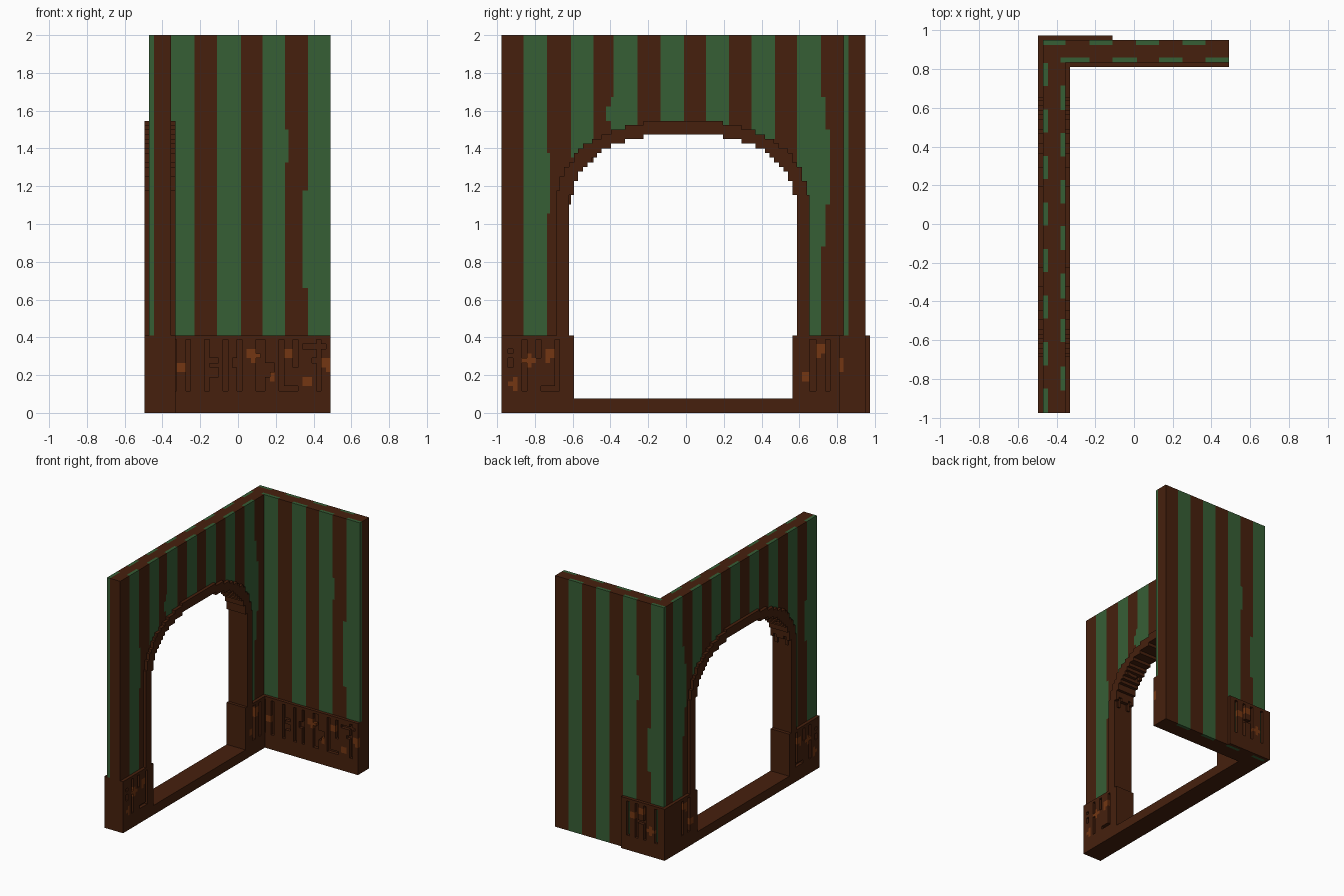
import bpy, bmesh

if "Cube" in bpy.data.objects:
    bpy.data.objects.remove(bpy.data.objects["Cube"], do_unlink=True)

STEP = 0.0247
BROWN, GREEN, ORANGE = 0, 1, 2
BASE, SILL = 0.41, 0.075


def material(name, rgb):
    m = bpy.data.materials.new(name)
    m.use_nodes = True
    m.diffuse_color = (*rgb, 1)
    m.node_tree.nodes["Principled BSDF"].inputs["Base Color"].default_value = (*rgb, 1)
    return m


MATS = [material("dark brown wood", (0.061, 0.0145, 0.004)),
        material("green paint", (0.037, 0.112, 0.036)),
        material("rust orange", (0.174, 0.037, 0.006))]


def edges(lo, hi, origin, extra):
    """Sorted block edges: a regular grid through origin plus exact cuts."""
    grid = [origin + STEP * k for k in range(-100, 101)]
    cuts = [c for c in extra if lo < c < hi]
    grid = [g for g in grid if lo < g < hi and all(abs(g - c) > 0.008 for c in cuts + [lo, hi])]
    return sorted(set(grid + cuts + [lo, hi]))


def layer(name, axis, d0, d1, u0, u1, rule, cuts=(), top=2.0, origin=-0.62):
    """One slab of blocks; rule(u, z) gives a colour index or None for empty."""
    us = edges(u0, u1, origin, list(cuts))
    zs = edges(0, top, 1.475, [SILL, BASE, 1.545])
    columns = []
    for a, b in zip(us, us[1:]):
        runs = []
        for z0, z1 in zip(zs, zs[1:]):
            c = rule((a + b) / 2, (z0 + z1) / 2)
            if c is None:
                continue
            if runs and runs[-1][1] == z0 and runs[-1][2] == c:
                runs[-1][1] = z1
            else:
                runs.append([z0, z1, c])
        if columns and columns[-1][2] == runs:
            columns[-1][1] = b
        else:
            columns.append([a, b, runs])
    bm = bmesh.new()
    for a, b, runs in columns:
        for z0, z1, c in runs:
            lo, hi = ((d0, a, z0), (d1, b, z1)) if axis == "x" else ((a, d0, z0), (b, d1, z1))
            verts = bmesh.ops.create_cube(bm, size=1)["verts"]
            for v in verts:
                v.co = [hi[i] if v.co[i] > 0 else lo[i] for i in range(3)]
            for f in {f for v in verts for f in v.link_faces}:
                f.material_index = c
    me = bpy.data.meshes.new(name)
    bm.to_mesh(me)
    bm.free()
    for m in MATS:
        me.materials.append(m)
    ob = bpy.data.objects.new(name, me)
    bpy.context.collection.objects.link(ob)


def arch(y, a, rise, crown):
    """Height of a squarish arch at y, or 0 outside it."""
    d = abs(y + 0.0155) / a
    return 0 if d >= 1 else crown - rise + rise * (1 - d ** 2.5) ** 0.4


def striped(stripes, bulges=()):
    def rule(u, z):
        if any(a < u < b for a, b in stripes):
            return GREEN
        if any(a < u < b and c < z < d for a, b, c, d in bulges):
            return GREEN
        return BROWN
    return rule


def carved(grooves, spots):
    """Skirting face with one-block grooves and rusty spots."""
    def rule(u, z):
        for su, sz, r in spots:
            if ((u - su) / r) ** 2 + ((z - sz) / (r * 1.2)) ** 2 < 1:
                return ORANGE
        if any(a < u < b and c < z < d for a, b, c, d in grooves):
            return None
        return BROWN
    return rule


def slats(positions, z0=0.12, z1=0.39):
    return [(p - 0.013, p + 0.013, z0, z1) for p in positions]


def side(paint=None, skirting=None):
    """Side wall layer with doorway; paint None leaves only arch trim and skirting."""
    def rule(y, z):
        if z < SILL:
            return BROWN
        if z < BASE and (y < -0.593 or y > 0.565):
            return skirting(y, z) if skirting else BROWN
        if z < arch(y, 0.604, 0.45, 1.475):
            return None
        if z < arch(y, 0.672, 0.515, 1.545):
            return BROWN
        return paint(y, z) if paint else None
    return rule


def ends(stripes):
    return [e for s in stripes for e in s]


Y0 = -0.976
DOOR = [-0.685, -0.62, -0.593, 0.565, 0.588, 0.655]

# Stripe positions along each painted face
inner = [(-0.86, -0.737), (-0.61, -0.49), (-0.385, -0.257), (-0.135, -0.01),
         (0.105, 0.228), (0.348, 0.47), (0.588, 0.715)]
outer = [(Y0, -0.85)] + [(-0.73 + 0.2405 * i, -0.61 + 0.2405 * i) for i in range(7)]
front = [(-0.38, -0.23), (-0.11, 0.015), (0.13, 0.25), (0.37, 0.49)]
back = [(-0.47, -0.355), (-0.23, -0.11), (0.01, 0.13), (0.25, 0.37)]

inner_paint = striped(inner, [(-0.737, -0.715, 1.05, 1.38), (-0.41, -0.385, 1.5, 1.68),
                              (-0.43, -0.41, 1.55, 1.62), (0.715, 0.737, 0.87, 1.68),
                              (0.737, 0.765, 1.1, 1.5)])
outer_paint = striped(outer, [(-0.85, -0.825, 1.05, 1.38), (0.685, 0.71, 0.87, 1.6),
                              (0.66, 0.685, 1.1, 1.45)])
front_paint = striped(front, [(0.25, 0.28, 1.33, 1.5), (0.345, 0.37, 0.65, 1.18)])
back_paint = striped(back, [(-0.355, -0.33, 0.65, 1.0), (-0.255, -0.23, 1.2, 1.4)])

# Skirting carvings
side_grooves = slats([-0.86, -0.69, 0.665, 0.76]) + slats([-0.92], 0.31, 0.35) \
    + slats([-0.92], 0.24, 0.285) + slats([-0.77], 0.28, 0.39) + [(-0.78, -0.69, 0.12, 0.15)]
side_spots = [(-0.83, 0.27, 0.028), (-0.72, 0.305, 0.026), (-0.905, 0.15, 0.024),
              (0.71, 0.33, 0.028), (0.63, 0.185, 0.026)]
front_grooves = slats([-0.34, -0.255, -0.17, -0.075, 0.02, 0.12, 0.225, 0.43]) \
    + slats([-0.025], 0.24, 0.29) + slats([0.3], 0.25, 0.39) \
    + [(-0.155, -0.11, 0.27, 0.295), (-0.15, -0.11, 0.19, 0.24), (0.15, 0.19, 0.2, 0.27),
       (0.225, 0.31, 0.12, 0.15), (0.345, 0.46, 0.34, 0.37), (0.39, 0.43, 0.26, 0.29)]
front_spots = [(-0.305, 0.24, 0.03), (0.08, 0.31, 0.03), (0.27, 0.31, 0.027),
               (0.185, 0.19, 0.02), (0.37, 0.165, 0.022), (0.47, 0.26, 0.03)]
back_grooves = slats([-0.17, -0.24, -0.33, -0.42]) + [(-0.33, -0.26, 0.24, 0.27)]
back_spots = [(-0.2, 0.29, 0.028), (-0.37, 0.2, 0.028), (-0.28, 0.33, 0.024)]

side_skirt = carved(side_grooves, side_spots)

# Side wall with arched doorway, from outside to inside
layer("side_outer_trim", "x", -0.495, -0.47, Y0, 0.95, side(None, side_skirt), DOOR)
layer("side_outer_paint", "x", -0.47, -0.445, Y0, 0.925, side(outer_paint), DOOR + ends(outer))
layer("side_core", "x", -0.445, -0.38, Y0, 0.925, side(lambda y, z: BROWN), DOOR)
layer("side_inner_paint", "x", -0.38, -0.355, Y0, 0.835, side(inner_paint), DOOR + ends(inner))
layer("side_inner_trim", "x", -0.355, -0.33, Y0, 0.81, side(None, side_skirt), DOOR)


# Back wall, from front to back
def front_rule(x, z):
    return BROWN if z < BASE else front_paint(x, z)


layer("back_front_skirting", "y", 0.81, 0.835, -0.355, 0.49,
      carved(front_grooves, front_spots), top=BASE, origin=0.49)
layer("back_front_paint", "y", 0.835, 0.86, -0.38, 0.49, front_rule, ends(front), origin=0.49)
layer("back_core", "y", 0.86, 0.925, -0.38, 0.49, lambda x, z: BROWN)
layer("back_rear_paint", "y", 0.925, 0.95, -0.47, 0.49, back_paint, ends(back), origin=0.49)
layer("back_rear_skirting", "y", 0.95, 0.975, -0.495, -0.11,
      carved(back_grooves, back_spots), top=BASE, origin=-0.11)
